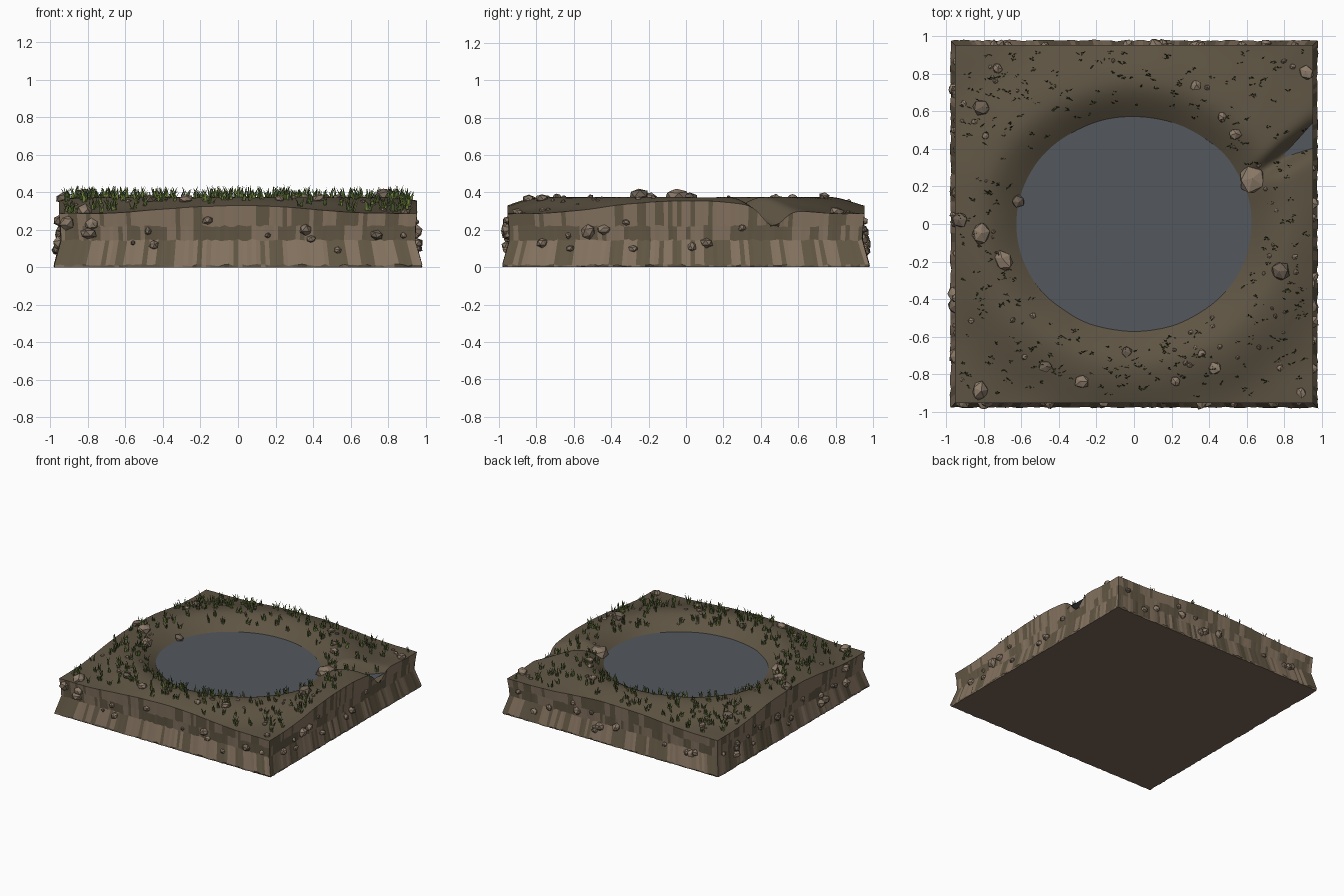
import bpy, bmesh, math, random
from mathutils import Vector, Matrix, noise

random.seed(7)
cube = bpy.data.objects.get("Cube")
if cube:
    bpy.data.objects.remove(cube)

HALF, N, POND_Z = 0.955, 80, 0.285


def material(name, code):
    rgb = [int(code[i:i + 2], 16) / 255 for i in (0, 2, 4)]
    colour = [c / 12.92 if c < 0.04 else ((c + 0.055) / 1.055) ** 2.4 for c in rgb] + [1]
    m = bpy.data.materials.new(name)
    m.use_nodes = True
    m.diffuse_color = colour
    m.node_tree.nodes["Principled BSDF"].inputs["Base Color"].default_value = colour
    return m


soil = material("soil brown", "5e5443")
cliff_light = material("cliff tan", "857360")
cliff_dark = material("cliff olive", "625744")
base_brown = material("base brown", "7a6758")
water = material("water slate", "53575c")
rock_light = material("rock tan", "8c7b69")
rock_dark = material("rock grey brown", "6f6254")
grass_dark = material("grass dark green", "44562a")
grass_light = material("grass olive green", "6c7d3a")


def finish(name, bm, mats):
    mesh = bpy.data.meshes.new(name)
    bm.to_mesh(mesh)
    bm.free()
    for m in mats:
        mesh.materials.append(m)
    ob = bpy.data.objects.new(name, mesh)
    bpy.context.collection.objects.link(ob)


def ring_radius(x, y):
    return math.hypot(x / 1.04, y / 0.95)


def ground(x, y):
    """Height of the raised rim, the pond bowl and the outlet channel."""
    r = ring_radius(x, y)
    if r > 0.8:
        z = 0.285 + 0.09 * math.exp(-((r - 0.8) / 0.24) ** 2)
    else:
        t = min((0.8 - r) / 0.4, 1)
        z = 0.375 - 0.185 * t * t * (3 - 2 * t)
    t = min(max((x - 0.58) / 0.37, 0), 1)
    off = (y - 0.25 - 0.66 * (x - 0.63)) * 0.83
    z -= 0.1 * min(1, 1.7 * t) * math.exp(-(off / (0.03 + 0.034 * t)) ** 2)
    return z + 0.004 * noise.noise(Vector((x * 5, y * 5, 0)))


# Terrain block: soil top, banded cliff walls and a flat underside
bm = bmesh.new()
bmesh.ops.create_grid(bm, x_segments=N, y_segments=N, size=HALF)
for v in bm.verts:
    v.co.z = ground(v.co.x, v.co.y)
for f in bm.faces:
    f.smooth = True
rim = [e for e in bm.edges if e.is_boundary]
ring = sorted({v for e in rim for v in e.verts}, key=lambda v: math.atan2(v.co.y, v.co.x))
outline = [v.co.copy() for v in ring]
for level, scale, wobble, light_chance in ((0.22, 0.993, 0.002, 0.58), (0.145, 0.988, 0.003, 0.42),
                                           (0.012, 1.024, 0.005, 0.55), (0.0, 1.022, 0.004, 0.4)):
    lower = []
    for p in outline:
        s = scale + random.uniform(-wobble, wobble)
        z = level + (random.uniform(-0.006, 0.006) if level > 0 else 0)
        lower.append(bm.verts.new((p.x * s, p.y * s, z)))
    tone = 1
    for i in range(len(ring)):
        j = (i + 1) % len(ring)
        f = bm.faces.new((ring[i], lower[i], lower[j], ring[j]))
        if random.random() < 0.6:
            tone = 1 if random.random() < light_chance else 2
        f.material_index = tone
    ring = lower
bm.faces.new(ring[::-1]).material_index = 3
bmesh.ops.recalc_face_normals(bm, faces=bm.faces)
bmesh.ops.split_edges(bm, edges=rim)
finish("terrain_block", bm, [soil, cliff_light, cliff_dark, base_brown])

# Pond surface
bm = bmesh.new()
bmesh.ops.create_circle(bm, cap_ends=True, segments=48, radius=0.65,
                        matrix=Matrix.Translation((0, 0, POND_Z)))
finish("pond_water", bm, [water])

# Outlet stream, trimmed by the channel banks
bm = bmesh.new()
bm.faces.new([bm.verts.new((x, y, 0.273)) for x, y in
              ((0.74, 0.27), (HALF, 0.36), (HALF, 0.57), (0.74, 0.4))])
finish("stream_water", bm, [water])


def add_rock(bm, at, size, flat=1.0):
    made = bmesh.ops.create_icosphere(bm, subdivisions=1, radius=size)["verts"]
    spin = Matrix.Rotation(random.uniform(0, 6.3), 3, 'Z') @ Matrix.Rotation(random.uniform(-.3, .3), 3, 'X')
    stretch = Vector((random.uniform(0.75, 1.1), random.uniform(0.85, 1.1), random.uniform(0.7, 0.95) * flat))
    for v in made:
        v.co = spin @ (v.co * random.uniform(0.8, 1.15) * stretch) + Vector(at)
    tone = int(random.random() < 0.25)
    for f in {f for v in made for f in v.link_faces}:
        f.material_index = tone


# Boulders and pebbles lying on the soil
boulders = [(-.81, .62, .05), (-.62, .12, .045), (-.70, -.19, .065), (-.82, -.05, .062),
            (-.93, .02, .048), (-.82, -.89, .052), (-.28, -.84, .045), (-.47, -.76, .038),
            (-.04, -.68, .037), (.22, -.84, .032), (.43, -.77, .04), (.78, -.25, .06),
            (.63, .24, .075), (.54, .48, .037), (.33, .74, .037), (.92, .81, .042),
            (-.73, .83, .032), (.47, .57, .028), (.89, -.9, .03), (-.79, .47, .022), (.36, -.69, .025)]
bm = bmesh.new()
for x, y, size in boulders:
    add_rock(bm, (x, y, ground(x, y) + size * 0.2), size, 0.75)


def land_point():
    while True:
        x, y = random.uniform(-0.92, 0.92), random.uniform(-0.92, 0.92)
        if ring_radius(x, y) > 0.66 and ground(x, y) > POND_Z:
            return x, y


for _ in range(45):
    x, y = land_point()
    add_rock(bm, (x, y, ground(x, y)), random.uniform(0.009, 0.02))
finish("ground_rocks", bm, [rock_light, rock_dark])

# Stones embedded in the four walls: (along, height, size)
front = [(-.91, .24, .04), (-.80, .18, .04), (-.78, .23, .03), (-.56, .13, .015), (-.48, .19, .025),
         (-.45, .12, .03), (-.16, .25, .025), (.16, .17, .015), (.36, .20, .04), (.39, .15, .025),
         (.53, .09, .02), (.74, .17, .03), (.88, .17, .018)]
right = [(-.77, .13, .03), (-.63, .17, .02), (-.52, .19, .038), (-.44, .2, .03), (-.28, .1, .025),
         (-.32, .24, .02), (.03, .11, .025), (.11, .13, .03), (.3, .21, .02), (-.62, .1, .02)]


def scatter(count):
    return [(random.uniform(-.9, .9), random.uniform(.08, .25), random.uniform(.015, .038))
            for _ in range(count)]


bm = bmesh.new()
for side, stones in enumerate((front, right, scatter(14), scatter(20))):
    turn = Matrix.Rotation(side * math.pi / 2, 3, 'Z')
    for along, z, size in stones:
        depth = 0.947 + 0.035 * max(0, 1 - z / 0.145)
        add_rock(bm, turn @ Vector((along, -depth, z)), size * 1.15)
finish("wall_stones", bm, [rock_light, rock_dark])

# Grass tufts of thin bent blades, facing front and back
bm = bmesh.new()
for _ in range(330):
    x, y = land_point()
    z = ground(x, y) - 0.004
    for _ in range(random.randint(3, 5)):
        px, py = x + random.uniform(-.014, .014), y + random.uniform(-.008, .008)
        h, w = random.uniform(.03, .072), random.uniform(.003, .0055)
        lean, tilt = random.uniform(-.025, .025), random.uniform(-.014, .014)
        a, b = (bm.verts.new((px + s * w, py, z)) for s in (-1, 1))
        c, d = (bm.verts.new((px + s * w * .8 + lean * .35, py + tilt * .4, z + h * .55)) for s in (1, -1))
        tip = bm.verts.new((px + lean, py + tilt, z + h))
        tone = int(random.random() < 0.4)
        for f in (bm.faces.new((a, b, c, d)), bm.faces.new((d, c, tip))):
            f.material_index = tone
finish("grass_tufts", bm, [grass_dark, grass_light])
